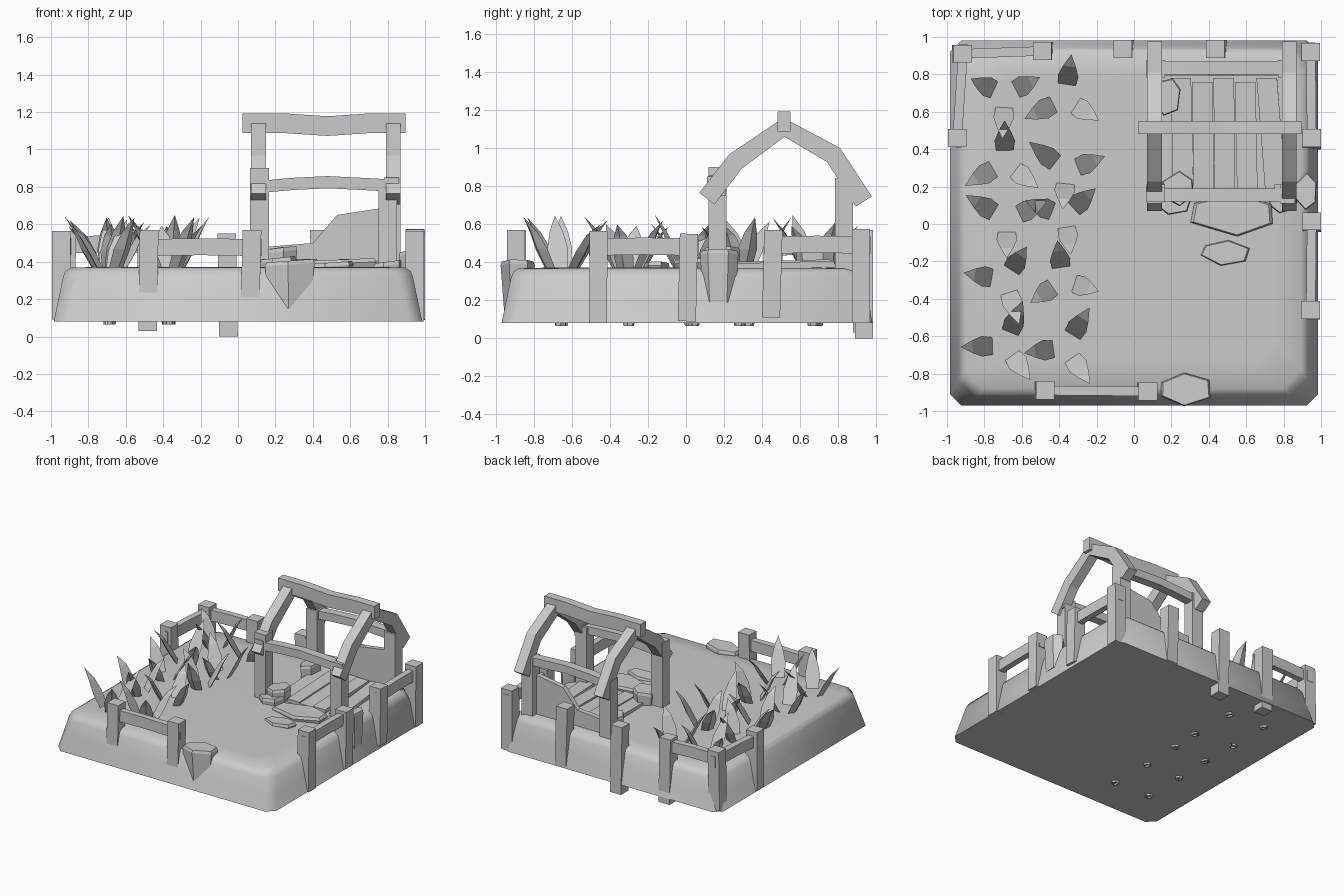
import bpy, bmesh, math, random
from mathutils import Vector

if "Cube" in bpy.data.objects:
    bpy.data.objects.remove(bpy.data.objects["Cube"])
random.seed(4)


def add(name, bm):
    bmesh.ops.recalc_face_normals(bm, faces=bm.faces[:])
    me = bpy.data.meshes.new(name)
    bm.to_mesh(me)
    bm.free()
    ob = bpy.data.objects.new(name, me)
    bpy.context.collection.objects.link(ob)
    return ob


def loft(name, rings):
    """Closed solid through equal-length rings of points."""
    bm = bmesh.new()
    vs = [[bm.verts.new(p) for p in r] for r in rings]
    n = len(rings[0])
    for a, b in zip(vs, vs[1:]):
        for i in range(n):
            bm.faces.new((a[i], a[(i + 1) % n], b[(i + 1) % n], b[i]))
    bm.faces.new(vs[0][::-1])
    bm.faces.new(vs[-1])
    return add(name, bm)


def beam(name, pts, w, h, side):
    """Rectangular timber swept along pts; w is measured along side."""
    pts = [Vector(p) for p in pts]
    side = Vector(side).normalized()
    rings = []
    for i, p in enumerate(pts):
        t = (pts[min(i + 1, len(pts) - 1)] - pts[max(i - 1, 0)]).normalized()
        u = t.cross(side).normalized() * h / 2
        s = side * w / 2
        rings.append([p + s + u, p - s + u, p - s - u, p + s - u])
    return loft(name, rings)


def stone(name, x0, x1, y0, y1, z0, z1, n=6, turn=0.3, taper=0.85):
    cx, cy = (x0 + x1) / 2, (y0 + y1) / 2
    angs = [turn + (i + random.uniform(-.15, .15)) * math.tau / n for i in range(n)]

    def ring(z, k):
        return [(cx + k * (x1 - x0) * .53 * math.cos(a), cy + k * (y1 - y0) * .53 * math.sin(a),
                 z + .01 * math.cos(a)) for a in angs]
    return loft(name, [ring(z0, taper), ring(z1 - .02, 1), ring(z1, .93)])


# Soft-edged ground block
def ground_ring(inset, z, c):
    x, yb, yf = .985 - inset, .98 - inset * .8, -.97 + inset
    return [(x - c, yf, z), (x, yf + c, z), (x, yb - c, z), (x - c, yb, z),
            (-x + c, yb, z), (-x, yb - c, z), (-x, yf + c, z), (-x + c, yf, z)]


ground = loft("ground", [ground_ring(i, z, c) for i, z, c in
              [(0, .08, .06), (.025, .2, .07), (.05, .32, .08), (.062, .35, .09), (.09, .368, .1), (.23, .372, .1)]])
ground.data.shade_smooth()
ground.data.set_sharp_from_angle(angle=math.radians(60))

# Fence posts: top centre x, y, foot height, top height
posts = [(-.475, -.89, .10, .57), (.075, -.895, .10, .57), (.945, -.46, .08, .565), (.95, .015, .09, .55),
         (.95, .46, .11, .57), (.945, .92, .08, .575), (.435, .935, .09, .57), (-.06, .935, 0, .55),
         (-.49, .925, .03, .56), (-.915, .91, .09, .565), (-.945, .46, .09, .565)]
for i, (x, y, z0, z1) in enumerate(posts):
    lean = random.uniform(-.015, .015)
    front_back = abs(y) > .88
    foot = (x + lean, y, z0) if front_back else (x, y + lean, z0)
    beam(f"fence_post_{i}", [foot, (x, y, z1)], .1, .095, (1, 0, 0))

# Fence rails between post pairs
for i, (a, b, z) in enumerate([(0, 1, .475), (2, 3, .48), (4, 5, .49), (8, 9, .49), (9, 10, .48)]):
    p, q = Vector(posts[a][:2] + (z,)), Vector(posts[b][:2] + (z,))
    d = (q - p).normalized() * .05
    m = (p + q) / 2 + Vector((0, 0, .005))
    beam(f"fence_rail_{i}", [p - d, m, q + d], .09, .05, (0, 0, 1))

# Shelter uprights
for i, (x, y, z) in enumerate([(.115, .165, .9), (.80, .165, .84), (.115, .83, .84), (.82, .83, .84)]):
    beam(f"shelter_post_{i}", [(x, y, .2), (x, y, z)], .1, .095, (1, 0, 0))

# Arched trusses, tie beams and ridge
arch = [(.11, .735), (.26, .93), (.515, 1.11), (.775, .965), (.935, .72)]
for name, x in (("left_truss", .11), ("right_truss", .83)):
    beam(name, [(x, y, z) for y, z in arch], .08, .1, (1, 0, 0))
for name, y in (("front_tie_beam", .155), ("back_tie_beam", .835)):
    beam(name, [(.12, y, .8), (.28, y, .815), (.48, y, .825), (.68, y, .815), (.86, y, .805)], .07, .065, (0, 1, 0))
beam("ridge_beam", [(.025, .515, 1.14), (.25, .515, 1.14), (.48, .515, 1.125), (.7, .515, 1.14), (.895, .515, 1.14)],
     .07, .105, (0, 1, 0))
for x in (.11, .82):
    beam("beam_end_block", [(x - .04, .16, .8), (x + .04, .16, .8)], .1, .1, (0, 1, 0))

# Broken back wall panel
wall = [(.16, .3), (.79, .3), (.79, .69), (.53, .65), (.40, .5), (.16, .48)]
loft("back_wall", [[(x, y, z) for x, z in wall] for y in (.79, .83)])

# Floor planks, slightly skewed
for i in range(5):
    x = .25 + i * .115
    beam(f"floor_plank_{i}", [(x + random.uniform(0, .05), .18, .375 + .008 * (i % 2)),
                              (x, .78 - .02 * (i % 2), .39 + .008 * (i % 2))], .11, .035, (1, 0, 0))

# Stones
stone("front_edge_stone", .14, .42, -.97, -.80, .15, .405, 6, .5, .8)
stone("flat_step_stone", .36, .62, -.22, -.09, .34, .395)
stone("threshold_slab", .3, .75, -.06, .16, .33, .41, 6, .5)
stone("left_post_stone", .15, .32, .1, .28, .3, .475, 6, .5)
stone("left_post_foot_stone", .12, .31, .05, .2, .3, .42)
stone("left_wall_stone", .11, .25, .58, .78, .3, .47)
stone("right_edge_stone", .86, .98, .08, .27, .18, .46, 6, .5)
stone("right_corner_stone", .72, .88, .06, .2, .3, .4)


# Grass: folded three-sided leaves, three to a tuft
def blade(bm, cx, cy, ang, top, reach):
    out = Vector((math.cos(ang), math.sin(ang), 0))
    side = Vector((-out.y, out.x, 0))
    c = Vector((cx, cy, 0))
    rows = []
    for r, z, w in [(.015, .065, .025), (.06, .36, .045), (.12, .47, .055), (.17, .56, .035)]:
        p = c + out * (r * reach) + Vector((0, 0, z + (top - .64) * (z - .06)))
        rows.append([bm.verts.new(q) for q in (p - side * w, p + out * w * .5, p + side * w)])
    tip = bm.verts.new(c + out * .235 * reach + Vector((0, 0, top)))
    for a, b in zip(rows, rows[1:]):
        for i in range(3):
            j = (i + 1) % 3
            bm.faces.new((a[i], a[j], b[j], b[i]))
    for i in range(3):
        bm.faces.new((rows[-1][i], rows[-1][(i + 1) % 3], tip))
    bm.faces.new(rows[0][::-1])


tufts = [(-.69, .69, 150), (-.37, .67, 82), (-.69, .33, 85), (-.36, .28, 146), (-.68, .02, 151),
         (-.37, .04, 162), (-.69, -.30, 51), (-.38, -.30, 98), (-.69, -.65, 63), (-.37, -.66, 63)]
for i, (x, y, start) in enumerate(tufts):
    bm = bmesh.new()
    for k in range(3):
        blade(bm, x, y, math.radians(start + 120 * k + random.uniform(-6, 6)),
              random.uniform(.59, .65), random.uniform(.85, 1.1))
    add(f"grass_tuft_{i}", bm)
